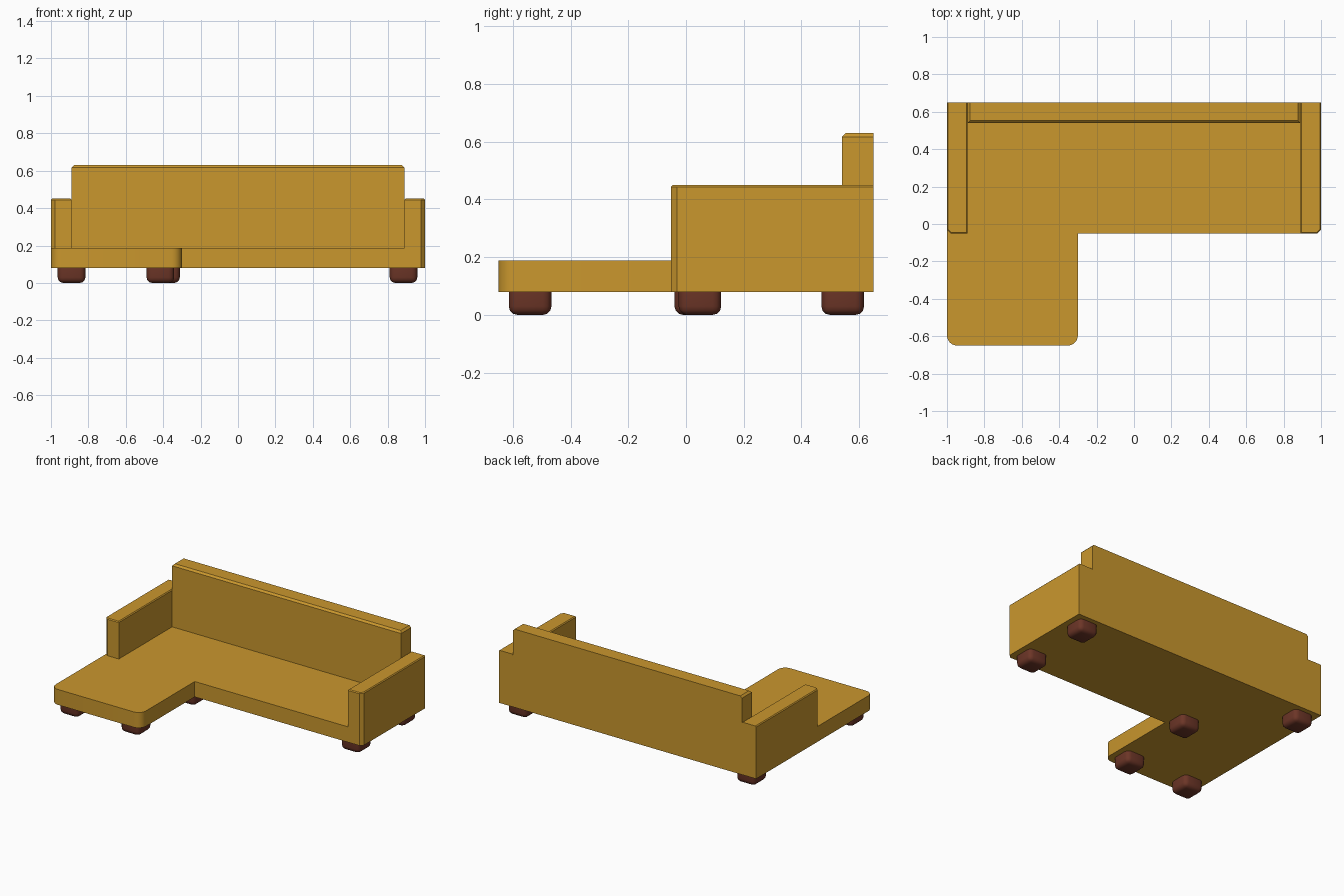
import bpy, bmesh, math

if "Cube" in bpy.data.objects:
    bpy.data.objects.remove(bpy.data.objects["Cube"])


def material(name, col):
    m = bpy.data.materials.new(name)
    m.diffuse_color = (*col, 1)
    m.use_nodes = True
    m.node_tree.nodes["Principled BSDF"].inputs["Base Color"].default_value = m.diffuse_color
    return m


FABRIC = material("mustard fabric", (0.59, 0.31, 0.027))
WOOD = material("dark red wood", (0.15, 0.036, 0.02))


def prism(name, outline, z0, z1, mat, pick=None, width=0.0, segments=1):
    """Extrude an outline upward, then bevel the edges chosen by pick(a, b)."""
    bm = bmesh.new()
    face = bm.faces.new([bm.verts.new((x, y, z0)) for x, y in outline])
    top = bmesh.ops.extrude_face_region(bm, geom=[face], use_keep_orig=True)
    for v in top["geom"]:
        if isinstance(v, bmesh.types.BMVert):
            v.co.z = z1
    bmesh.ops.recalc_face_normals(bm, faces=bm.faces)
    if pick:
        edges = [e for e in bm.edges if pick(e.verts[0].co, e.verts[1].co)]
        bmesh.ops.bevel(bm, geom=edges, offset=width, segments=segments,
                        profile=0.5, affect='EDGES', clamp_overlap=True)
    bmesh.ops.recalc_face_normals(bm, faces=bm.faces)
    me = bpy.data.meshes.new(name)
    bm.to_mesh(me)
    bm.free()
    me.materials.append(mat)
    ob = bpy.data.objects.new(name, me)
    bpy.context.collection.objects.link(ob)
    return ob


def smooth(ob, angle):
    bpy.ops.object.select_all(action='DESELECT')
    ob.select_set(True)
    bpy.context.view_layer.objects.active = ob
    bpy.ops.object.shade_smooth_by_angle(angle=math.radians(angle))


def arc(cx, cy, r, start, n=6):
    return [(cx + r * math.cos(math.radians(start + 90 * i / n)),
             cy + r * math.sin(math.radians(start + 90 * i / n))) for i in range(n + 1)]


FRONT, BACK, SEAT, LOW = -0.052, 0.65, 0.188, 0.08
CH = 0.021

# L-shaped seat base with rounded chaise corners
outline = ([(-1, BACK)] + arc(-0.945, -0.595, 0.055, 180) + arc(-0.355, -0.595, 0.055, 270)
           + [(-0.3, FRONT), (1 - CH, FRONT), (1, FRONT + CH), (1, BACK)])
smooth(prism("seat_base", outline, LOW, SEAT, FABRIC), 25)


# Top edges, apart from the one along the flat rear
def soft_top(z):
    return lambda a, b: (min(a.z, b.z) > z - 1e-4 and min(a.y, b.y) < BACK - 1e-4)


# Arms, with the outer front corner cut off
for side, s in (("left", -1), ("right", 1)):
    prism(side + "_arm",
          [(s * 0.89, BACK), (s * 0.89, FRONT), (s * (1 - CH), FRONT),
           (s, FRONT + CH), (s, BACK)],
          SEAT, 0.45, FABRIC, soft_top(0.45), 0.006)

# Backrest
prism("backrest", [(-0.89, BACK), (-0.89, 0.54), (0.89, 0.54), (0.89, BACK)],
      SEAT, 0.63, FABRIC, soft_top(0.63), 0.013)

# Feet, rounded at the sides and bottom
h = 0.074
for i, (x, y) in enumerate([(-0.89, -0.54), (-0.415, -0.54), (-0.385, 0.034),
                            (0.885, 0.048), (0.885, 0.543), (-0.89, 0.543)]):
    foot = prism(f"foot_{i + 1}", [(x - h, y - h), (x + h, y - h), (x + h, y + h), (x - h, y + h)],
                 0, 0.085, WOOD, lambda a, b: min(a.z, b.z) < 0.01, 0.03, 3)
    smooth(foot, 50)
